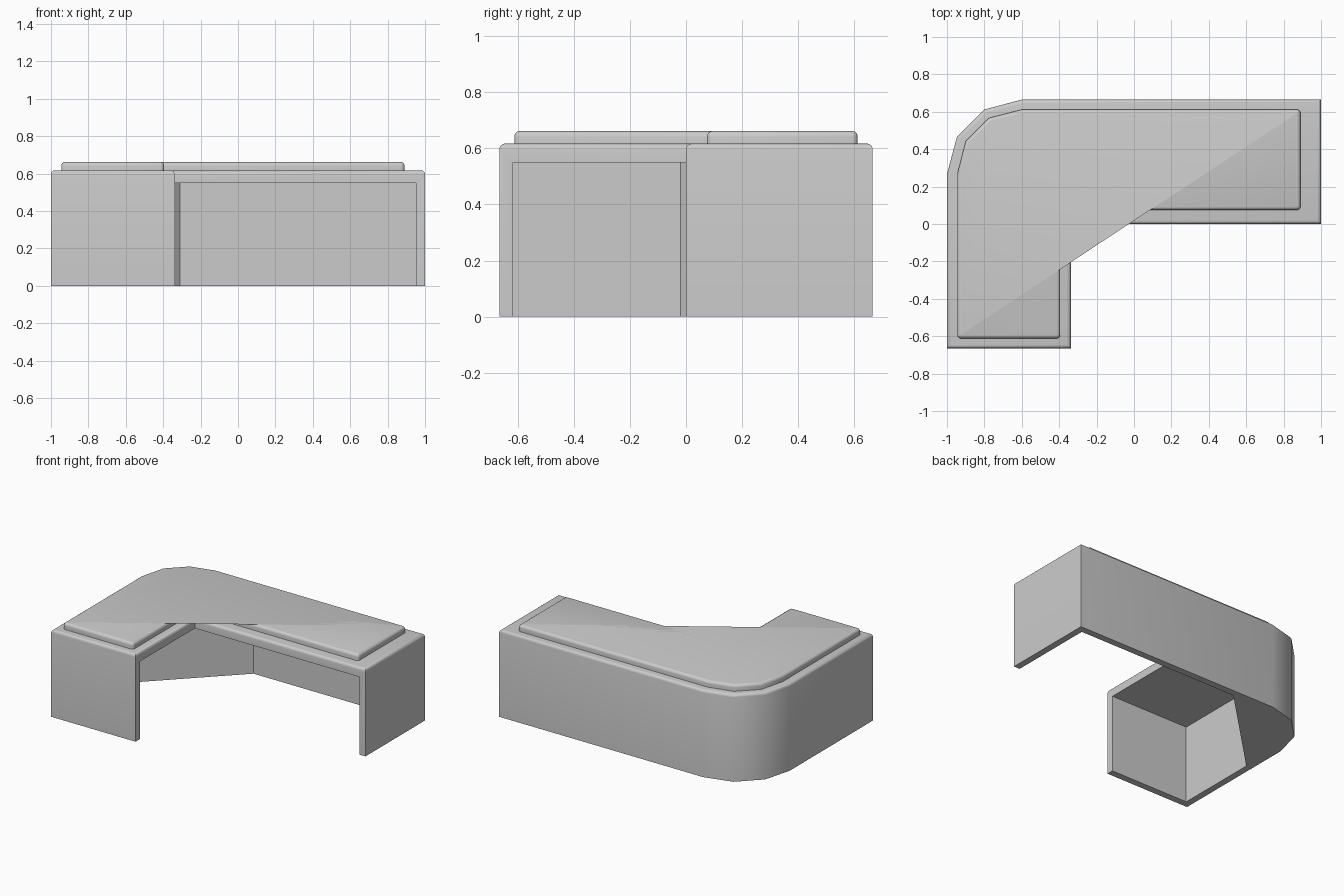
import bpy, bmesh

if "Cube" in bpy.data.objects:
    bpy.data.objects.remove(bpy.data.objects["Cube"])


def prism(name, outline, z0, z1, top_bevel=0, round_corners=(), corner_r=0.02):
    """Upright prism from a plan outline, optional rounded corners and top edge."""
    bm = bmesh.new()
    face = bm.faces.new([bm.verts.new((x, y, z0)) for x, y in outline])
    grown = bmesh.ops.extrude_face_region(bm, geom=[face])["geom"]
    for v in grown:
        if isinstance(v, bmesh.types.BMVert):
            v.co.z = z1
    bmesh.ops.recalc_face_normals(bm, faces=bm.faces)

    def is_top(e):
        return all(abs(v.co.z - z1) < 1e-5 for v in e.verts)

    corners = [outline[i] for i in round_corners]
    posts = [e for e in bm.edges
             if abs(e.verts[0].co.z - e.verts[1].co.z) > 1e-4
             and any(abs(e.verts[0].co.x - x) + abs(e.verts[0].co.y - y) < 1e-4
                     for x, y in corners)]
    if posts:
        bmesh.ops.bevel(bm, geom=posts, offset=corner_r, segments=4,
                        profile=0.5, affect='EDGES')
    if top_bevel:
        bmesh.ops.bevel(bm, geom=[e for e in bm.edges if is_top(e)],
                        offset=top_bevel, segments=4, profile=0.5, affect='EDGES')
    mesh = bpy.data.meshes.new(name)
    bm.to_mesh(mesh)
    bm.free()
    ob = bpy.data.objects.new(name, mesh)
    bpy.context.collection.objects.link(ob)
    return ob


def smooth(ob):
    bpy.ops.object.select_all(action='DESELECT')
    ob.select_set(True)
    bpy.context.view_layer.objects.active = ob
    bpy.ops.object.shade_smooth_by_angle(angle=0.61)


# L-shaped desk body with a faceted outer corner
body = prism("desk_body", [
    (-1, -0.665), (-0.338, -0.665), (-0.338, 0), (1, 0), (1, 0.665),
    (-0.6, 0.665), (-0.8, 0.612), (-0.947, 0.465), (-1, 0.267)],
    0, 0.617, top_bevel=0.02)

# Knee space, open toward the inside of the L, with a diagonal inner corner
cutter = prism("knee_space_cutter", [
    (-0.953, -0.617), (0.953, -0.617), (0.953, 0.617),
    (-0.31, 0.617), (-0.953, -0.02)], -0.1, 0.55)
cutter.hide_render = True
cutter.hide_set(True)
cut = body.modifiers.new("knee_space", 'BOOLEAN')
cut.operation = 'DIFFERENCE'
cut.solver = 'EXACT'
cut.object = cutter

# Raised worktop panel, rounded at its free ends
worktop = prism("worktop", [
    (-0.945, -0.612), (-0.395, -0.612), (-0.395, 0.075), (0.89, 0.075), (0.89, 0.612),
    (-0.6, 0.612), (-0.775, 0.567), (-0.9, 0.442), (-0.945, 0.267)],
    0.612, 0.662, top_bevel=0.02, round_corners=(0, 1, 3, 4))

for part in (body, worktop):
    smooth(part)
